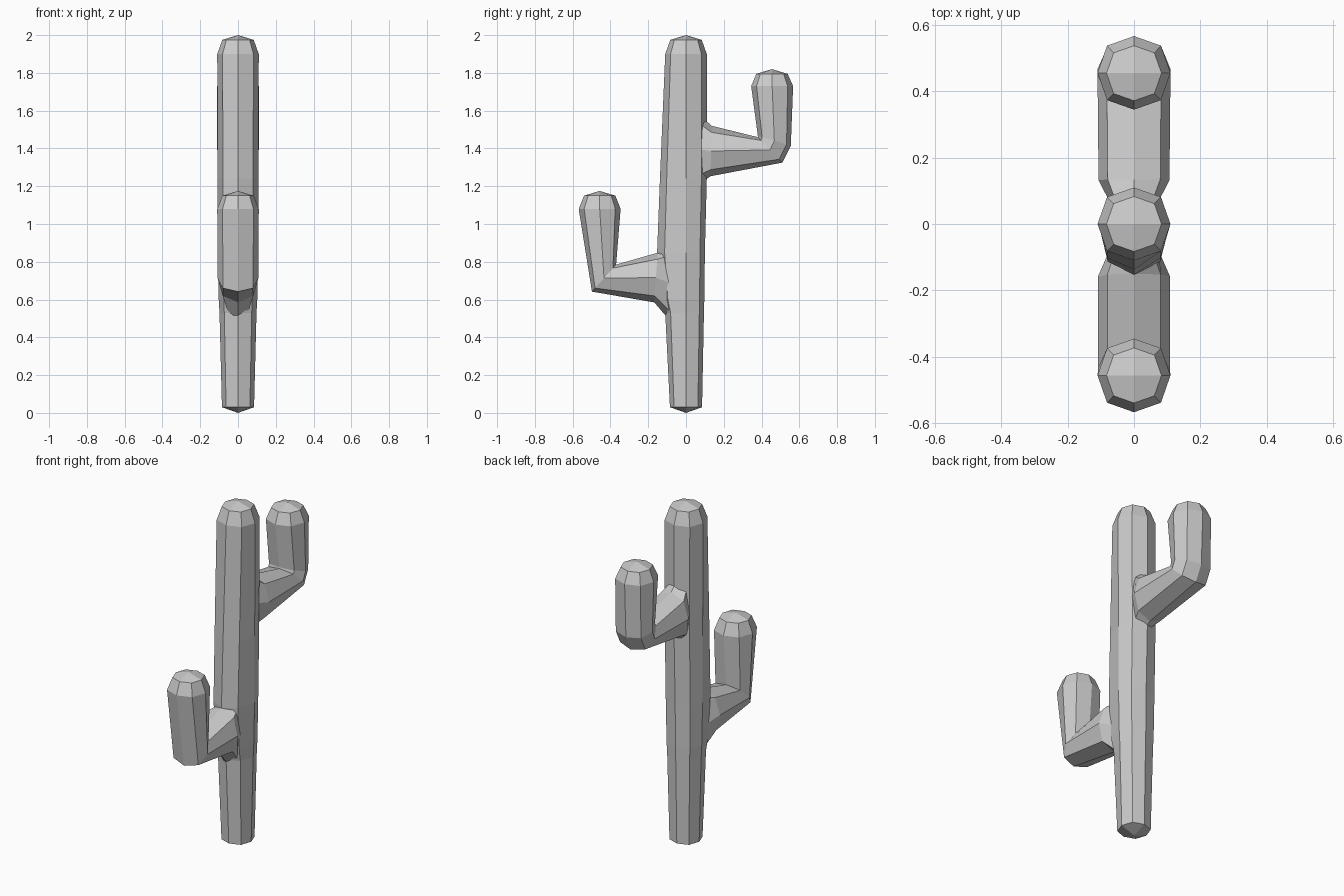
import bpy, bmesh
from mathutils import Vector

if "Cube" in bpy.data.objects:
    bpy.data.objects.remove(bpy.data.objects["Cube"])

# eight-sided ring profile: (across x, along inner->outer)
D = 0.74
OCT = [(1, 0), (D, D), (0, 1), (-D, D), (-1, 0), (-D, -D), (0, -1), (D, -D)]


def loft(name, rings, tip, base=None):
    """Skin octagonal rings given as (inner yz, outer yz, half width x[, middle yz])."""
    bm = bmesh.new()
    loops = []
    for r in rings:
        a, b = Vector(r[0]), Vector(r[1])
        mid = Vector(r[3]) if len(r) > 3 else (a + b) / 2
        loop = []
        for u, v in OCT:
            p = mid + (b - mid) * v if v >= 0 else mid + (a - mid) * -v
            loop.append(bm.verts.new((u * r[2], p.x, p.y)))
        loops.append(loop)
    for lo, hi in zip(loops, loops[1:]):
        for i in range(8):
            j = (i + 1) % 8
            bm.faces.new((lo[i], lo[j], hi[j], hi[i]))

    # rounded ends are four quads meeting at a point
    def cap(loop, point):
        c = bm.verts.new((0, *point))
        for i in range(0, 8, 2):
            bm.faces.new((c, loop[i], loop[i + 1], loop[(i + 2) % 8]))

    cap(loops[-1], tip)
    if base:
        cap(loops[0], base)
    else:
        bm.faces.new(loops[0])
    bmesh.ops.recalc_face_normals(bm, faces=bm.faces)
    me = bpy.data.meshes.new(name)
    bm.to_mesh(me)
    bm.free()
    ob = bpy.data.objects.new(name, me)
    bpy.context.collection.objects.link(ob)
    return ob


def level(z, front, back, width):
    return ((front, z), (back, z), width, (0, z))


# trunk, swelling at the front where the lower arm grows out
trunk = loft("cactus", [
    level(0.03, -0.085, 0.085, 0.085),
    level(0.53, -0.11, 0.095, 0.098),
    level(0.60, -0.13, 0.097, 0.102),
    level(0.85, -0.153, 0.10, 0.107),
    level(1.24, -0.138, 0.11, 0.108),
    level(1.90, -0.11, 0.11, 0.11),
    level(1.975, -0.083, 0.083, 0.083),
], tip=(0, 2.0), base=(0, 0))

# upper arm, towards the back
upper = loft("upper_arm", [
    ((0.06, 1.59), (0.06, 1.205), 0.07),
    ((0.135, 1.52), (0.13, 1.253), 0.107),
    ((0.38, 1.46), (0.51, 1.325), 0.11),
    ((0.38, 1.468), (0.555, 1.415), 0.11),
    ((0.345, 1.73), (0.567, 1.73), 0.11),
    ((0.372, 1.795), (0.538, 1.795), 0.083),
], tip=(0.455, 1.82))

# lower arm, towards the front
lower = loft("lower_arm", [
    ((-0.07, 0.89), (-0.07, 0.47), 0.07),
    ((-0.15, 0.848), (-0.168, 0.585), 0.109),
    ((-0.37, 0.785), (-0.498, 0.642), 0.108),
    ((-0.346, 1.08), (-0.568, 1.08), 0.11),
    ((-0.374, 1.15), (-0.54, 1.15), 0.083),
], tip=(-0.457, 1.175))

# fuse the arms into the trunk
bpy.context.view_layer.objects.active = trunk
for arm in (upper, lower):
    m = trunk.modifiers.new("fuse", 'BOOLEAN')
    m.operation = 'UNION'
    m.solver = 'EXACT'
    m.object = arm
    bpy.ops.object.modifier_apply(modifier=m.name)
    bpy.data.objects.remove(arm, do_unlink=True)
